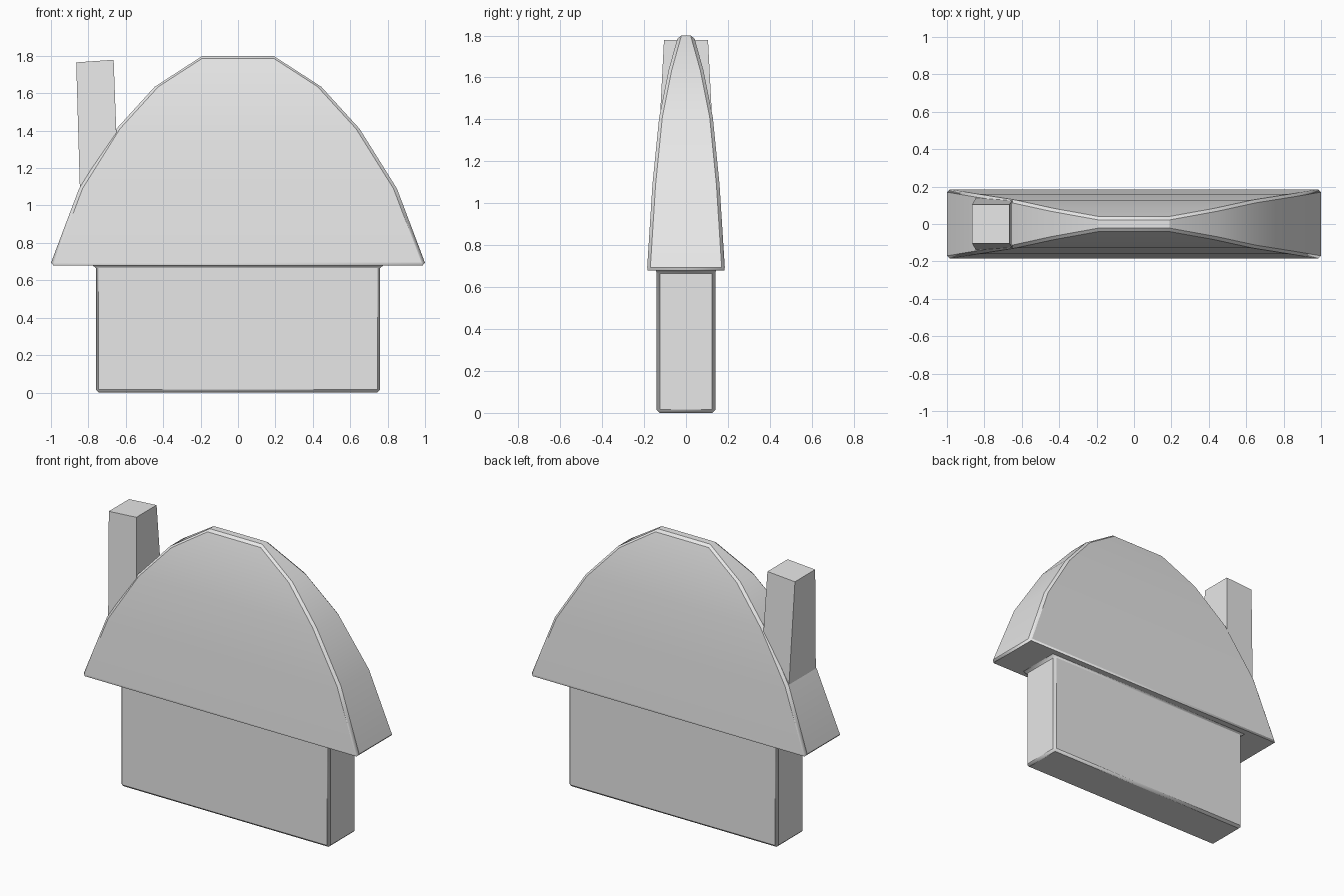
import bpy, bmesh, math

default = bpy.data.objects.get("Cube")
if default:
    bpy.data.objects.remove(default, do_unlink=True)

grey = bpy.data.materials.new("light_grey")
grey.use_nodes = True
grey.diffuse_color = (0.8, 0.8, 0.8, 1)
grey.node_tree.nodes["Principled BSDF"].inputs["Base Color"].default_value = (0.8, 0.8, 0.8, 1)


def stacked_box(name, rings):
    """Loft rectangles given as (centre x, half width, half depth, z, tilt)."""
    bm = bmesh.new()
    loops = [[bm.verts.new((cx + sx * w, sy * d, z + sx * tilt))
              for sx, sy in ((-1, -1), (1, -1), (1, 1), (-1, 1))]
             for cx, w, d, z, tilt in rings]
    bm.faces.new(loops[0][::-1])
    bm.faces.new(loops[-1])
    for low, high in zip(loops, loops[1:]):
        for i in range(4):
            j = (i + 1) % 4
            bm.faces.new((low[i], low[j], high[j], high[i]))
    bmesh.ops.recalc_face_normals(bm, faces=bm.faces)
    mesh = bpy.data.meshes.new(name)
    bm.to_mesh(mesh)
    bm.free()
    mesh.materials.append(grey)
    obj = bpy.data.objects.new(name, mesh)
    bpy.context.collection.objects.link(obj)
    return obj


# Wall block and curved roof in one bevelled shell
house = stacked_box("house_walls_and_roof", [
    (0, w, d, z, 0) for w, d, z in (
        (0.76, 0.14, 0), (0.76, 0.14, 0.68), (1.005, 0.186, 0.68),
        (0.85, 0.16, 1.09), (0.65, 0.128, 1.41),
        (0.445, 0.083, 1.635), (0.19, 0.037, 1.8))])
bevel = house.modifiers.new("edge_bevel", 'BEVEL')
bevel.width = 0.015
bevel.segments = 1
bevel.limit_method = 'ANGLE'
bevel.angle_limit = math.radians(40)

# Leaning, tapered chimney sunk into the roof
chimney = stacked_box("chimney", [
    (-0.741, 0.103, 0.142, 1.05, 0.008),
    (-0.765, 0.1, 0.105, 1.772, 0.007)])

# Smooth the gentle roof bands, keep hard edges
bpy.ops.object.select_all(action='DESELECT')
house.select_set(True)
bpy.context.view_layer.objects.active = house
bpy.ops.object.shade_smooth_by_angle(angle=math.radians(30))
